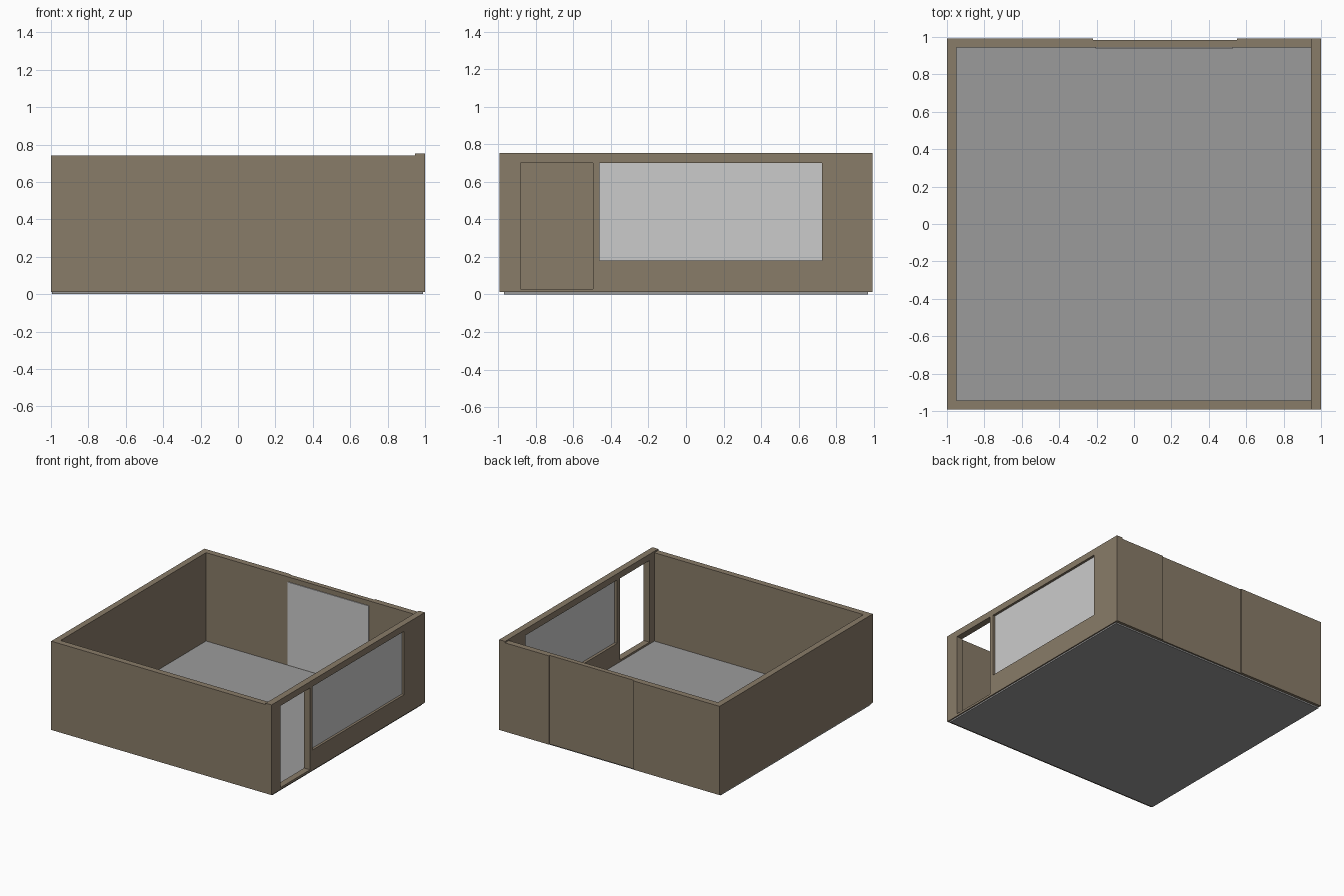
import bpy

if "Cube" in bpy.data.objects:
    bpy.data.objects.remove(bpy.data.objects["Cube"])


def material(name, rgb):
    m = bpy.data.materials.new(name)
    m.diffuse_color = (*rgb, 1)
    m.use_nodes = True
    m.node_tree.nodes["Principled BSDF"].inputs["Base Color"].default_value = m.diffuse_color
    return m


wall_mat = material("brown_wall", (0.25, 0.20, 0.14))
floor_mat = material("dark_grey_floor", (0.33, 0.33, 0.33))


def box(name, x, y, z, mat=None):
    """Box from (min, max) ranges on each axis."""
    bpy.ops.mesh.primitive_cube_add(size=1)
    ob = bpy.context.object
    ob.name = name
    ob.location = [(r[0] + r[1]) / 2 for r in (x, y, z)]
    ob.scale = [r[1] - r[0] for r in (x, y, z)]
    bpy.ops.object.transform_apply(location=True, rotation=False, scale=True)
    if mat:
        ob.data.materials.append(mat)
    return ob


def cut(target, x, y, z):
    """Cut a box-shaped opening out of a wall."""
    cutter = box("cutter", x, y, z, wall_mat)
    cutter.hide_render = True
    mod = target.modifiers.new("opening", 'BOOLEAN')
    mod.operation = 'DIFFERENCE'
    mod.solver = 'EXACT'
    mod.object = cutter
    bpy.context.view_layer.objects.active = target
    bpy.ops.object.modifier_apply(modifier=mod.name)
    bpy.data.objects.remove(cutter)


Y = 0.993            # half depth of the room
T = 0.05             # wall thickness
H = (0.012, 0.74)    # wall height range

# Floor slab
box("floor", (-0.995, 0.99), (-0.97, 0.97), (0, 0.015), floor_mat)

# Plain walls
box("left_wall", (-1, -1 + T), (-Y + T, Y - T), H, wall_mat)
box("front_wall", (-1, 0.947), (-Y, -Y + T), H, wall_mat)

# Back wall with a shallow recess outside and a grey panel inside
back = box("back_wall", (-1, 0.947), (Y - T, Y), H, wall_mat)
cut(back, (-0.22, 0.55), (Y - 0.01, Y + 0.1), (-0.1, 1))
box("back_panel", (-0.205, 0.53), (Y - T - 0.006, Y - T + 0.004), (0.02, 0.70))

# Right wall, slightly taller, with a doorway and a window
right = box("right_wall", (0.947, 1), (-Y, Y), (0.012, 0.752), wall_mat)
cut(right, (0.8, 1.2), (-0.88, -0.495), (0.03, 0.70))
cut(right, (0.8, 1.2), (-0.46, 0.725), (0.18, 0.70))
box("window_pane", (0.97, 0.98), (-0.46, 0.725), (0.18, 0.70))
